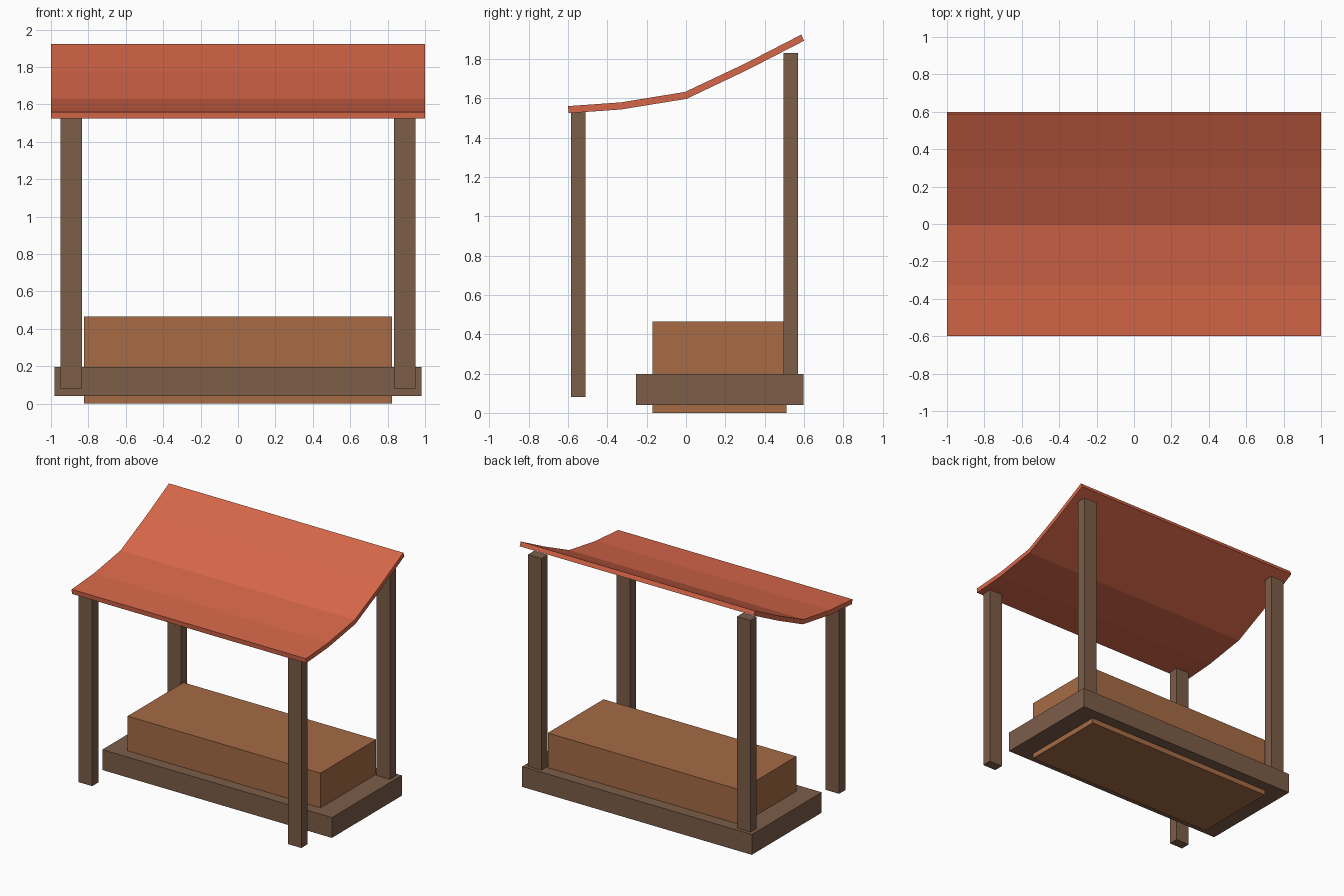
import bpy, bmesh

if "Cube" in bpy.data.objects:
    bpy.data.objects.remove(bpy.data.objects["Cube"])


def material(name, color):
    m = bpy.data.materials.new(name)
    m.diffuse_color = (*color, 1)
    m.use_nodes = True
    m.node_tree.nodes["Principled BSDF"].inputs["Base Color"].default_value = m.diffuse_color
    return m


WOOD = material("dark wood", (0.205, 0.11, 0.066))
COUNTER = material("counter wood", (0.38, 0.147, 0.06))
CLOTH = material("red canopy", (0.68, 0.135, 0.067))


def finish(name, bm, mat):
    bmesh.ops.recalc_face_normals(bm, faces=bm.faces)
    me = bpy.data.meshes.new(name)
    bm.to_mesh(me)
    bm.free()
    me.materials.append(mat)
    ob = bpy.data.objects.new(name, me)
    bpy.context.collection.objects.link(ob)
    return ob


def box(name, x, y, z, mat):
    """Box from (min, max) ranges on each axis."""
    bm = bmesh.new()
    bmesh.ops.create_cube(bm, size=1)
    for v in bm.verts:
        v.co = [r[0] if c < 0 else r[1] for c, r in zip(v.co, (x, y, z))]
    return finish(name, bm, mat)


# Base platform and the counter block set through it
box("base_platform", (-0.98, 0.98), (-0.255, 0.597), (0.04, 0.197), WOOD)
box("counter_block", (-0.823, 0.823), (-0.17, 0.51), (0, 0.465), COUNTER)

# Four posts, the back pair taller
for side, x in (("left", (-0.95, -0.835)), ("right", (0.835, 0.95))):
    box("front_post_" + side, x, (-0.585, -0.51), (0.08, 1.53), WOOD)
    box("back_post_" + side, x, (0.495, 0.57), (0.08, 1.83), WOOD)

# Sagging canopy: side profile (y, z) extruded across x
top = [(-0.6, 1.56), (-0.33, 1.579), (-0.005, 1.632), (0.3, 1.776), (0.587, 1.924)]
bottom = [(0.6, 1.892), (0.31, 1.743), (0.003, 1.597), (-0.33, 1.543), (-0.597, 1.524)]
bm = bmesh.new()
face = bm.faces.new([bm.verts.new((-1, y, z)) for y, z in top + bottom])
ext = bmesh.ops.extrude_face_region(bm, geom=[face], use_keep_orig=True)
bmesh.ops.translate(bm, vec=(2, 0, 0),
                    verts=[g for g in ext["geom"] if isinstance(g, bmesh.types.BMVert)])
finish("canopy", bm, CLOTH)
